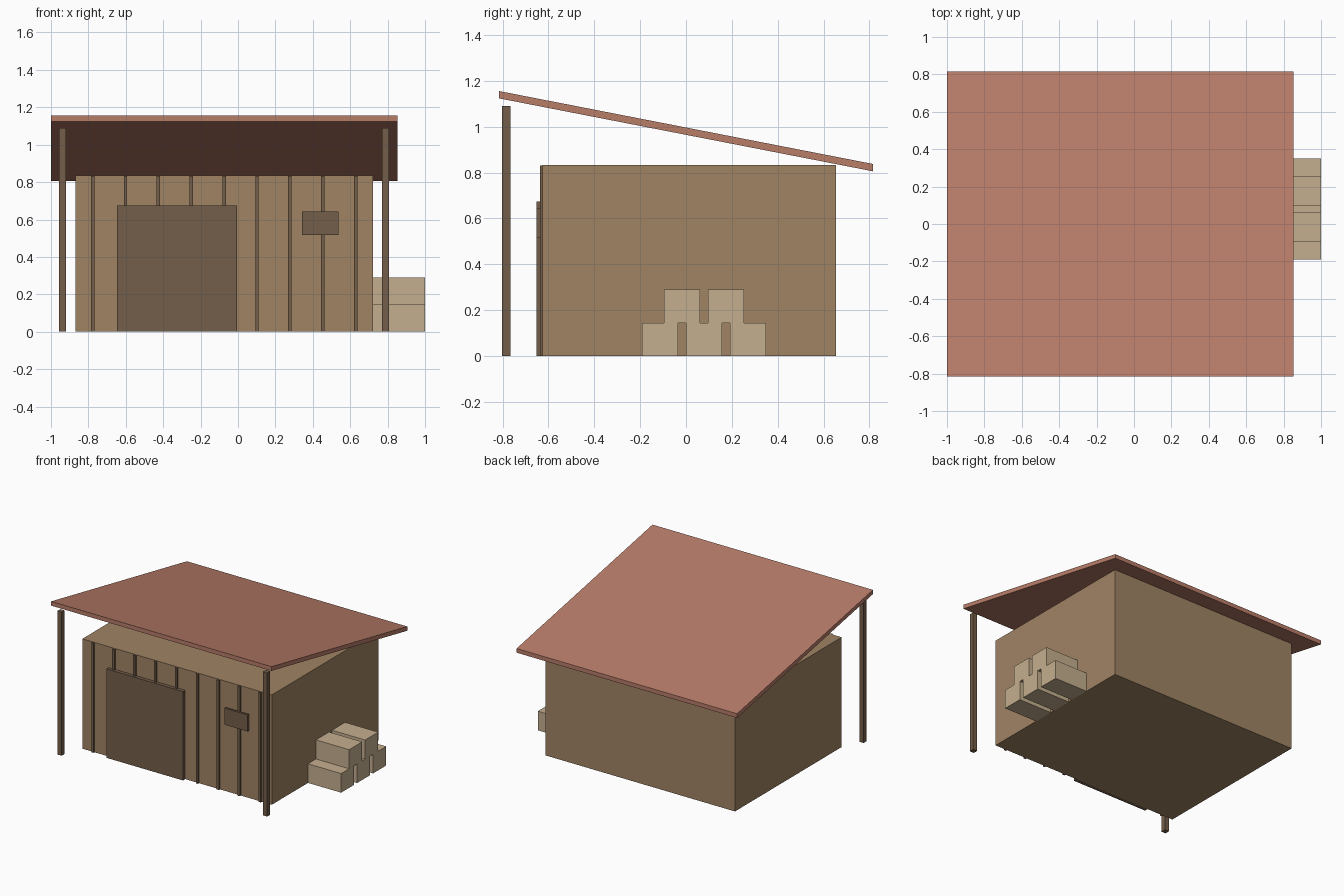
import bpy
import bmesh

default = bpy.data.objects.get("Cube")
if default:
    bpy.data.objects.remove(default, do_unlink=True)


def material(name, hex_code):
    srgb = [int(hex_code[i:i + 2], 16) / 255 for i in (0, 2, 4)]
    lin = [c / 12.92 if c <= 0.04045 else ((c + 0.055) / 1.055) ** 2.4 for c in srgb]
    mat = bpy.data.materials.new(name)
    mat.use_nodes = True
    mat.diffuse_color = (*lin, 1)
    mat.node_tree.nodes["Principled BSDF"].inputs["Base Color"].default_value = (*lin, 1)
    return mat


wall_wood = material("wall wood", "A08464")
dark_wood = material("dark wood", "745E4A")
crate_wood = material("pale crate wood", "C5AF8F")
roof_red = material("roof red", "B97D69")


def box(name, x, y, z, mat):
    """Box from (min, max) ranges along each axis."""
    bm = bmesh.new()
    bmesh.ops.create_cube(bm, size=1)
    for v in bm.verts:
        v.co = [r[1] if c > 0 else r[0] for c, r in zip(v.co, (x, y, z))]
    mesh = bpy.data.meshes.new(name)
    bm.to_mesh(mesh)
    bm.free()
    mesh.materials.append(mat)
    obj = bpy.data.objects.new(name, mesh)
    bpy.context.collection.objects.link(obj)
    return obj


# Shed body
box("shed_body", (-0.87, 0.722), (-0.625, 0.655), (0, 0.834), wall_wood)

# Lean-to roof: a flat slab sheared down towards the back
roof = box("roof", (-1, 0.852), (-0.815, 0.815), (0.965, 0.997), roof_red)
for v in roof.data.vertices:
    v.co.z -= v.co.y * 0.195

# Vertical battens across the front wall
for i in range(9):
    x = -0.777 + i * 0.1757
    box(f"batten_{i + 1}", (x - 0.009, x + 0.009), (-0.638, -0.62), (0, 0.832), dark_wood)

# Door and sign board
box("door", (-0.647, -0.006), (-0.652, -0.62), (0, 0.675), dark_wood)
box("sign_board", (0.342, 0.537), (-0.652, -0.637), (0.517, 0.643), dark_wood)

# Front roof posts
for side, x in (("right", -0.938), ("left", 0.788)):
    box(f"{side}_post", (x - 0.018, x + 0.018), (-0.802, -0.766), (0, 1.09), dark_wood)

# Stacked crates beside the wall: three below, two above
for row, count, start in (("lower", 3, -0.191), ("upper", 2, -0.095)):
    z = 0 if row == "lower" else 0.145
    for i in range(count):
        y = start + i * 0.192
        box(f"{row}_crate_{i + 1}", (0.72, 1), (y, y + 0.157), (z, z + 0.145), crate_wood)
